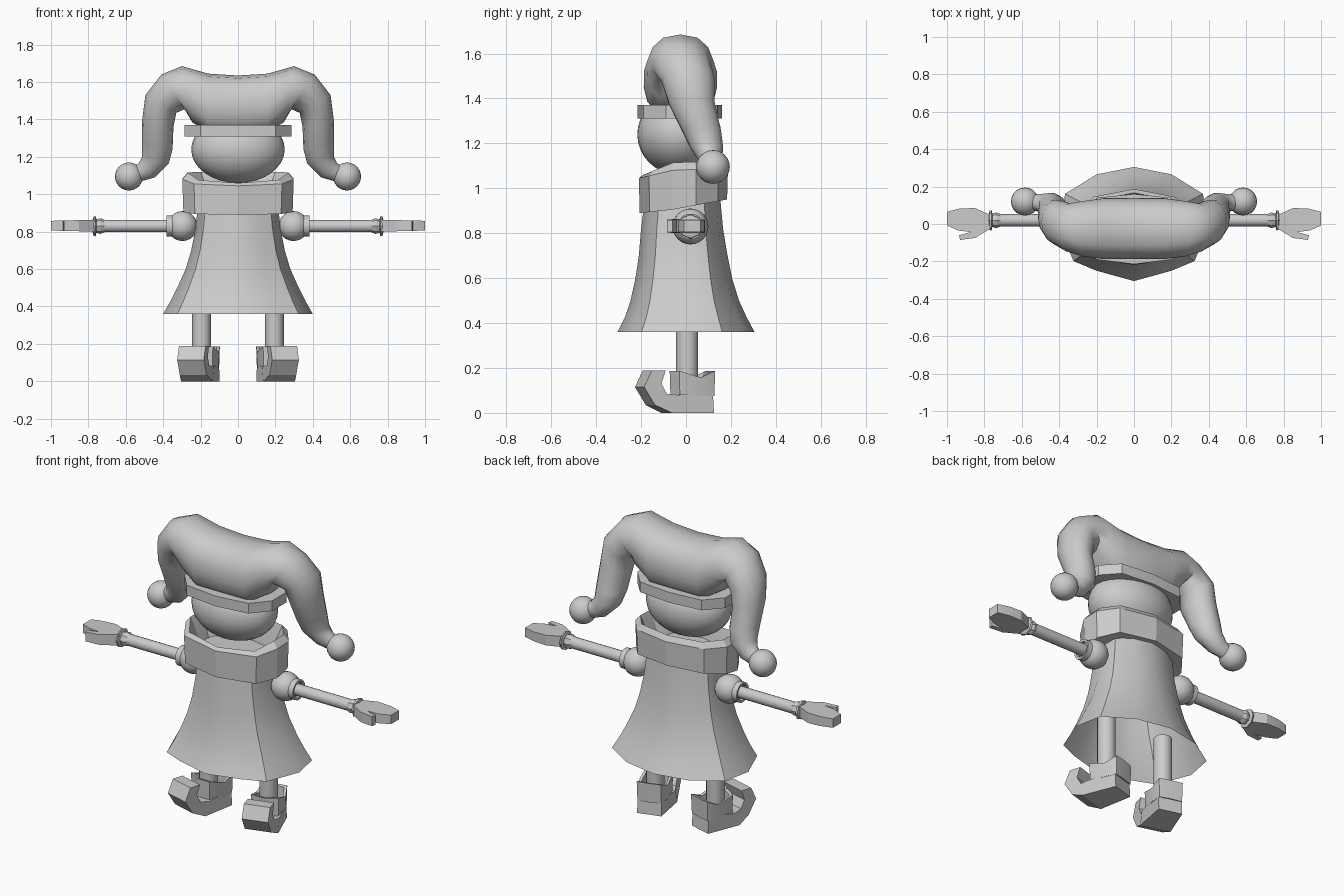
import bpy, bmesh, math
from mathutils import Matrix, Vector

if "Cube" in bpy.data.objects:
    bpy.data.objects.remove(bpy.data.objects["Cube"])


def finish(name, bm, mirror=False, angle=35):
    """Turn a bmesh into an object, smooth below the angle, optionally mirrored in x."""
    bmesh.ops.recalc_face_normals(bm, faces=bm.faces)
    for f in bm.faces:
        f.smooth = True
    for e in bm.edges:
        e.smooth = len(e.link_faces) < 2 or e.calc_face_angle(0) < math.radians(angle)
    me = bpy.data.meshes.new(name)
    bm.to_mesh(me)
    bm.free()
    ob = bpy.data.objects.new(name, me)
    bpy.context.collection.objects.link(ob)
    if mirror:
        ob.modifiers.new("mirror", 'MIRROR').merge_threshold = 0.001
    return ob


def loft(name, rings, caps=(True, True), loop=False, **kw):
    """Skin a list of equal-length point rings."""
    bm = bmesh.new()
    vs = [[bm.verts.new(p) for p in r] for r in rings]
    n = len(vs[0])
    pairs = list(zip(vs, vs[1:])) + ([(vs[-1], vs[0])] if loop else [])
    for a, b in pairs:
        for i in range(n):
            j = (i + 1) % n
            bm.faces.new((a[i], a[j], b[j], b[i]))
    if caps[0] and not loop:
        bm.faces.new(vs[0])
    if caps[1] and not loop:
        bm.faces.new(vs[-1])
    return finish(name, bm, **kw)


def ball(name, c, r, mirror=False, seg=20):
    bm = bmesh.new()
    bmesh.ops.create_uvsphere(bm, u_segments=seg, v_segments=seg // 2 + 2, radius=1,
                              matrix=Matrix.Translation(c) @ Matrix.Diagonal((*r, 1)))
    return finish(name, bm, mirror)


def circle_x(x, r, c=(0.02, 0.83), n=14):
    return [(x, c[0] + r * math.cos(2 * math.pi * i / n), c[1] + r * math.sin(2 * math.pi * i / n))
            for i in range(n)]


def both_sides(half):
    """Complete a front-to-back half outline that starts and ends on x = 0."""
    return half + [(-x, y) for x, y in half[-2:0:-1]]


# Robe: faceted flared bell, open at the hem
hem = both_sides([(0, -1), (.5, -.82), (.81, -.65), (1, -.02), (.92, .53), (.5, .87), (0, 1)])
robe = []
for z, sx, yf, yb in [(.36, .40, .305, .305), (.43, .36, .27, .268), (.5, .325, .247, .236),
                      (.6, .28, .225, .205), (.7, .25, .21, .185), (.82, .227, .2, .165),
                      (.98, .21, .18, .15)]:
    robe.append([(x * sx, y * (yf if y < 0 else yb), z) for x, y in hem])
loft("robe", robe, caps=(False, True))

# Collar: thick angular ring, tilted up at the back
outline = both_sides([(0, -.21), (.235, -.165), (.298, -.06), (.298, .045), (.22, .145), (0, .187)])
def collar_ring(s, z_front, z_side, z_back):
    ring = []
    for x, y in outline:
        t = (y + .06) / (.15 if y < -.06 else .245)
        z = z_side + (z_front - z_side) * -t if t < 0 else z_side + (z_back - z_side) * t
        ring.append((x * s, (y + .015) * s - .015, z))
    return ring
loft("collar", [collar_ring(.68, .90, .915, .95), collar_ring(.98, .89, .905, .95),
                collar_ring(1, 1.045, 1.08, 1.09), collar_ring(.9, 1.06, 1.115, 1.12),
                collar_ring(.72, .97, .99, 1.0)], loop=True, angle=20)

# Head and hat band
ball("head", (0, -.03, 1.24), (.25, .187, .18), seg=28)
band = both_sides([(0, -.215), (.2, -.19), (.285, -.09), (.285, .045), (.2, .14), (0, .16)])
loft("hat_band", [[(x, y, z) for x, y in band] for z in (1.31, 1.37)], angle=20)

# Two-horned hat: rings given by outer point, inner point, y centre, y radius, squareness
hat = []
for ox, oz, ix, iz, yc, ry, p in [
        (0, 1.635, 0, 1.33, -.025, .165, .45), (.16, 1.645, .16, 1.33, -.025, .165, .45),
        (.30, 1.685, .245, 1.385, -.025, .15, .6), (.41, 1.64, .285, 1.455, -.02, .13, 1),
        (.495, 1.53, .33, 1.435, .01, .12, 1), (.512, 1.40, .345, 1.36, .025, .105, 1),
        (.513, 1.27, .35, 1.24, .07, .088, 1), (.513, 1.20, .37, 1.165, .092, .075, 1),
        (.53, 1.165, .445, 1.09, .11, .052, 1), (.575, 1.14, .55, 1.06, .12, .035, 1)]:
    ring = []
    for i in range(14):
        a = 2 * math.pi * i / 14
        k, s = (1 - math.cos(a)) / 2, math.sin(a)
        w = math.copysign(abs(s) ** (p if k > .5 else (1 + p) / 2), s) if abs(s) > 1e-6 else 0
        ring.append((ox + (ix - ox) * k, yc + ry * w, oz + (iz - oz) * k))
    hat.append(ring)
loft("hat", hat, caps=(False, True), mirror=True, angle=60)
ball("hat_bobble", (.583, .12, 1.095), (.075,) * 3, True)

# Shoulders, sleeve ends, arms and wrist cuffs
ball("shoulder", (.297, .02, .83), (.08,) * 3, True)
loft("sleeve_end", [circle_x(.33, .058), circle_x(.382, .058), circle_x(.38, .045),
                    circle_x(.33, .045)], loop=True, mirror=True)
loft("arm", [circle_x(.3, .033), circle_x(.775, .033)], mirror=True)
loft("wrist_cuff", [circle_x(x, r, n=8) for x, r in
                    [(.715, .034), (.735, .042), (.757, .036), (.762, .055), (.772, .052),
                     (.777, .034)]], mirror=True, angle=20)

# Hands: flat mitten with thumb
mitt = [(.76, .045), (.85, .085), (.93, .083), (1, .065), (1, -.008), (.94, -.035), (.87, -.043),
        (.935, -.06), (.93, -.085), (.85, -.075), (.76, -.02)]
loft("hand", [[(x, y, .832 + s * (.032 - .006 * (x - .76) / .24)) for x, y in mitt]
              for s in (-1, 1)], mirror=True, angle=20)

# Legs
loft("leg", [[(.195 + .05 * math.cos(i * math.pi / 7), .005 + .05 * math.sin(i * math.pi / 7), z)
              for i in range(14)] for z in (.06, .5)], mirror=True)

# Shoes: curled-toe profile swept across the width and turned outwards
turn = Matrix.Translation((.195, 0, 0)) @ Matrix.Rotation(math.radians(16), 4, 'Z')
sole = [(.11, 0), (-.09, 0), (-.165, .035), (-.215, .115), (-.18, .188), (-.115, .188),
        (-.135, .13), (-.11, .085), (-.065, .08), (.105, .09)]
def shoe_side(s):
    return [turn @ Vector((s * (.068 if y > .05 else .088 if y > -.1 else .074), y, z))
            for y, z in sole]
loft("shoe", [shoe_side(-1), shoe_side(1)], mirror=True, angle=25)

# Shoe cuffs: open ankle collar with a notched rim
rim = both_sides([(0, -.072), (.075, -.05), (.08, .045), (.066, .112), (0, .116)])
def cuff_ring(s, z, notch=0):
    return [turn @ Vector((x * s, (y - .02) * s + .02, z - (notch if abs(y - .045) < .01 else 0)))
            for x, y in rim]
loft("shoe_cuff", [cuff_ring(1, .075), cuff_ring(1.04, .187, .03), cuff_ring(.86, .183, .03),
                   cuff_ring(.8, .08)], loop=True, mirror=True, angle=25)
